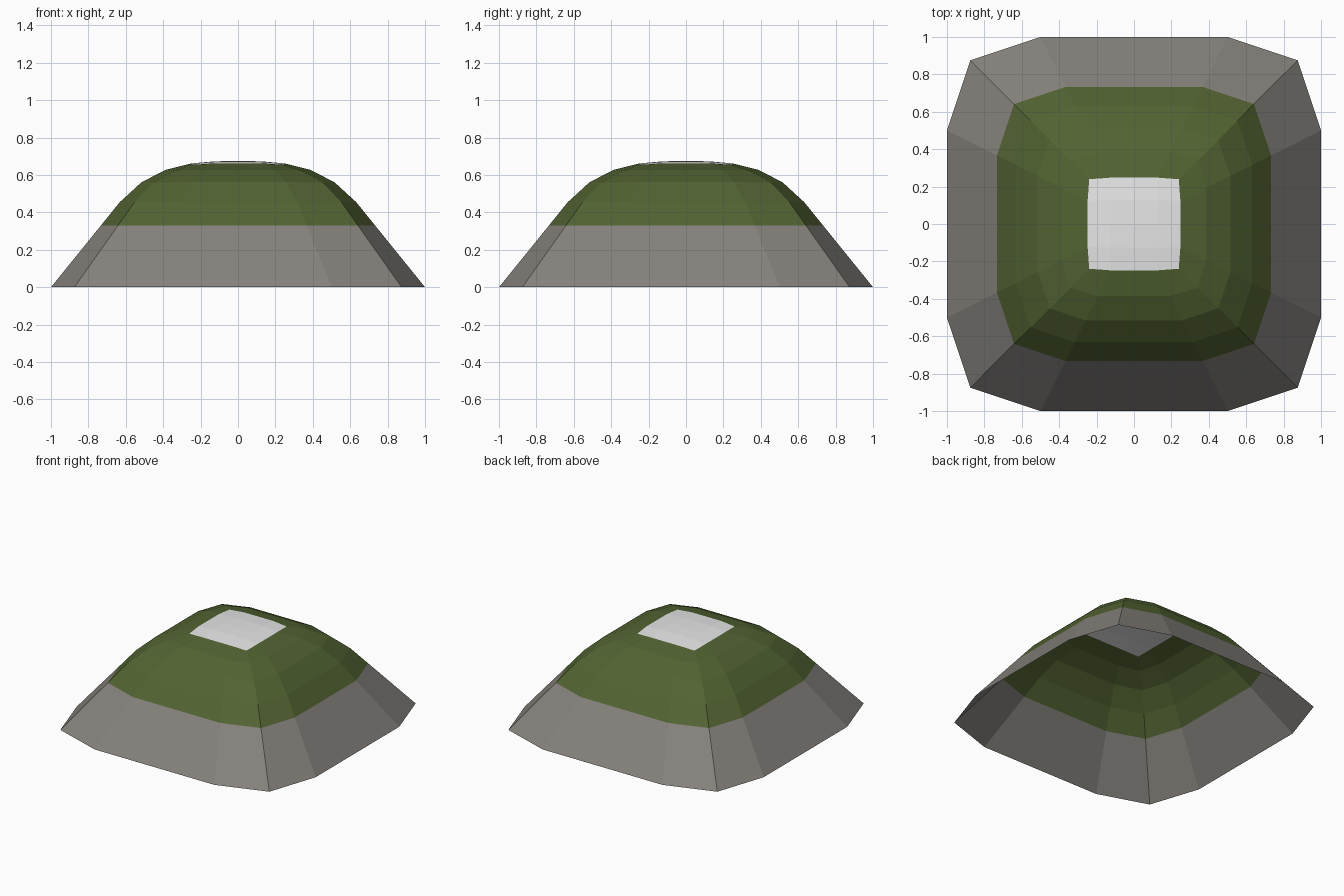
import bpy, bmesh

if "Cube" in bpy.data.objects:
    bpy.data.objects.remove(bpy.data.objects["Cube"])

def material(name, rgb):
    m = bpy.data.materials.new(name)
    m.diffuse_color = (*rgb, 1)
    m.use_nodes = True
    m.node_tree.nodes["Principled BSDF"].inputs["Base Color"].default_value = m.diffuse_color
    return m

# Rings of the hill: half width, height, corner ratio, corner height
RINGS = [(1.0, 0.0, 0.875, 0.0), (0.733, 0.33, 0.875, 0.33),
         (0.632, 0.455, 0.875, 0.455), (0.515, 0.562, 0.875, 0.56),
         (0.385, 0.628, 0.885, 0.622), (0.248, 0.662, 0.965, 0.655)]

def ring_points(r, z, c, zc):
    """Rounded square: 16 points, walking counter-clockwise from each corner."""
    side = [(-c * r, -c * r, zc), (-r / 2, -r, z), (0, -r, z), (r / 2, -r, z)]
    pts = []
    for _ in range(4):
        pts += side
        side = [(-y, x, h) for x, y, h in side]
    return pts

bm = bmesh.new()
loops = [[bm.verts.new(p) for p in ring_points(*ring)] for ring in RINGS]

# Sloping sides: bare rock at the foot, grass above
for k in range(len(loops) - 1):
    a, b = loops[k], loops[k + 1]
    for i in range(16):
        j = (i + 1) % 16
        f = bm.faces.new((a[i], a[j], b[j], b[i]))
        f.material_index = 0 if k == 0 else 1

# Snow cap: a 4 x 4 grid of faces closing the last ring
last = loops[-1]
grid = {}
for i in range(4):
    grid[(i, 0)] = last[i]
    grid[(4, i)] = last[4 + i]
    grid[(4 - i, 4)] = last[8 + i]
    grid[(0, 4 - i)] = last[12 + i]
for i in (1, 2, 3):
    for j in (1, 2, 3):
        corner = i != 2 and j != 2
        z = 0.675 if i == j == 2 else (0.671 if corner else 0.673)
        grid[(i, j)] = bm.verts.new(((i - 2) * 0.125, (j - 2) * 0.125, z))
for i in range(4):
    for j in range(4):
        f = bm.faces.new((grid[(i, j)], grid[(i + 1, j)],
                          grid[(i + 1, j + 1)], grid[(i, j + 1)]))
        f.material_index = 2

mesh = bpy.data.meshes.new("hill")
bm.to_mesh(mesh)
bm.free()
for m in (material("rock grey", (0.24, 0.225, 0.205)),
          material("grass green", (0.085, 0.125, 0.032)),
          material("snow white", (0.8, 0.8, 0.8))):
    mesh.materials.append(m)
hill = bpy.data.objects.new("hill", mesh)
bpy.context.collection.objects.link(hill)
